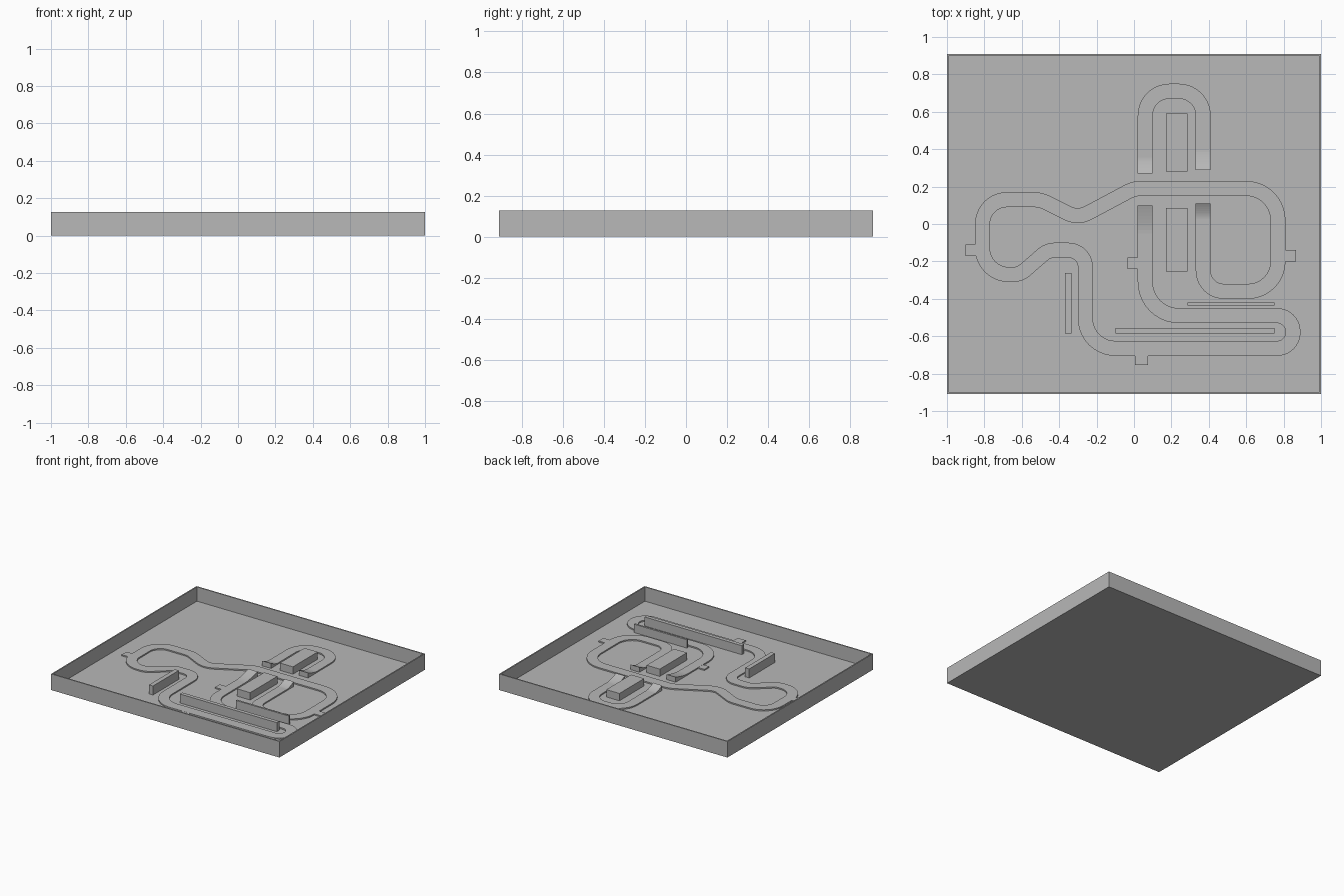
import bpy
import bmesh
import math
from mathutils import Vector

cube = bpy.data.objects.get("Cube")
if cube:
    bpy.data.objects.remove(cube, do_unlink=True)

FLOOR = 0.014          # top of the tray floor
ROAD = FLOOR + 0.01    # top of the road surface
HALF = 0.04            # half road width

grey = bpy.data.materials.new("plain grey")
grey.use_nodes = True
grey.diffuse_color = (0.48, 0.48, 0.48, 1)
grey.node_tree.nodes["Principled BSDF"].inputs["Base Color"].default_value = grey.diffuse_color


def add_object(name, bm):
    bmesh.ops.recalc_face_normals(bm, faces=bm.faces)
    mesh = bpy.data.meshes.new(name)
    bm.to_mesh(mesh)
    bm.free()
    mesh.materials.append(grey)
    obj = bpy.data.objects.new(name, mesh)
    bpy.context.collection.objects.link(obj)
    return obj


def make_box(bm, x0, x1, y0, y1, z0, z1):
    verts = bmesh.ops.create_cube(bm, size=1)["verts"]
    for v in verts:
        v.co = Vector((x1 if v.co.x > 0 else x0,
                       y1 if v.co.y > 0 else y0,
                       z1 if v.co.z > 0 else z0))


def add_box(name, x0, x1, y0, y1, z0, z1):
    bm = bmesh.new()
    make_box(bm, x0, x1, y0, y1, z0, z1)
    return add_object(name, bm)


def rounded_path(corners, steps=10):
    """Corners are (x, y, radius); returns points with arcs at the corners."""
    pts = [Vector(corners[0][:2])]
    for before, here, after in zip(corners, corners[1:], corners[2:]):
        p = Vector(here[:2])
        a = (Vector(before[:2]) - p).normalized()
        b = (Vector(after[:2]) - p).normalized()
        half = a.angle(b) / 2
        reach = here[2] / math.tan(half)
        centre = p + (a + b).normalized() * here[2] / math.sin(half)
        start, end = p + a * reach - centre, p + b * reach - centre
        sweep = start.angle_signed(end)
        for i in range(steps + 1):
            t = -sweep * i / steps
            c, s = math.cos(t), math.sin(t)
            pts.append(centre + Vector((start.x * c - start.y * s, start.x * s + start.y * c)))
    pts.append(Vector(corners[-1][:2]))
    return pts


def add_road(name, corners):
    pts = rounded_path(corners)
    bm = bmesh.new()
    rings = []
    for i, p in enumerate(pts):
        d = (pts[min(i + 1, len(pts) - 1)] - pts[max(i - 1, 0)]).normalized()
        side = Vector((-d.y, d.x)) * HALF
        rings.append([bm.verts.new((q.x, q.y, z)) for q, z in
                      ((p + side, FLOOR - 0.002), (p + side, ROAD), (p - side, ROAD), (p - side, FLOOR - 0.002))])
    for r, s in zip(rings, rings[1:]):
        for k in range(4):
            bm.faces.new((r[k], r[(k + 1) % 4], s[(k + 1) % 4], s[k]))
    bm.faces.new(rings[0])
    bm.faces.new(rings[-1])
    return add_object(name, bm)


def add_ramp(name, x, y_low, y_high, height=0.03, steps=8):
    """Wedge with a concave slope that ends in an upright lip."""
    bm = bmesh.new()
    profile = [(y_low + (y_high - y_low) * i / steps, ROAD + height * (i / steps) ** 1.6)
               for i in range(steps + 1)]
    profile.append((y_high, FLOOR))
    profile.append((y_low, FLOOR))
    sides = [[bm.verts.new((x + dx, y, z)) for y, z in profile] for dx in (-HALF, HALF)]
    n = len(profile)
    for k in range(n):
        bm.faces.new((sides[0][k], sides[0][(k + 1) % n], sides[1][(k + 1) % n], sides[1][k]))
    for s in sides:
        bm.faces.new(s)
    return add_object(name, bm)


# Tray: block with its top inset and pushed down to the floor
bm = bmesh.new()
make_box(bm, -1, 1, -0.91, 0.91, 0, 0.127)
bm.normal_update()
top = max(bm.faces, key=lambda f: f.calc_center_median().z)
bmesh.ops.inset_region(bm, faces=[top], thickness=0.014)
inner = bmesh.ops.extrude_discrete_faces(bm, faces=[top])["faces"][0]
bmesh.ops.translate(bm, verts=inner.verts, vec=(0, 0, FLOOR - 0.127))
add_object("tray", bm)

# Road: upper turn between the jumps, then the long circuit that passes under them
LEFT, RIGHT = 0.06, 0.37
add_road("upper_road", [(LEFT, 0.27), (LEFT, 0.71, 0.13), (RIGHT, 0.71, 0.13), (RIGHT, 0.29)])
add_road("main_road", [
    (RIGHT, 0.11), (RIGHT, -0.36, 0.11), (0.77, -0.36, 0.16), (0.77, 0.19, 0.17),
    (0.0, 0.19, 0.15), (-0.3, 0.03, 0.12), (-0.5, 0.13, 0.15), (-0.81, 0.13, 0.13),
    (-0.81, -0.27, 0.14), (-0.61, -0.27, 0.1), (-0.46, -0.14, 0.1), (-0.26, -0.14, 0.09),
    (-0.26, -0.665, 0.16), (0.85, -0.665, 0.085), (0.85, -0.49, 0.085),
    (LEFT, -0.49, 0.18), (LEFT, 0.1)])

# Jump and landing ramps
add_ramp("left_jump_ramp", LEFT, -0.05, 0.1)
add_ramp("left_landing_ramp", LEFT, 0.355, 0.27)
add_ramp("right_jump_ramp", RIGHT, 0.4, 0.29)
add_ramp("right_landing_ramp", RIGHT, 0.03, 0.11)

# Small flat stands beside the road
for i, (x, y) in enumerate([(-0.865, -0.14), (0.0, -0.21), (0.83, -0.17), (0.04, -0.725)]):
    add_box(f"road_stand_{i + 1}", x - 0.035, x + 0.035, y - 0.03, y + 0.03, FLOOR - 0.002, ROAD - 0.0005)

# Blocks between the jump lanes
add_box("upper_block", 0.17, 0.285, 0.28, 0.59, FLOOR - 0.002, 0.072)
add_box("lower_block", 0.17, 0.285, -0.255, 0.085, FLOOR - 0.002, 0.072)

# Barrier walls
add_box("long_wall", -0.1, 0.75, -0.585, -0.555, FLOOR - 0.002, 0.085)
add_box("short_wall", 0.285, 0.75, -0.435, -0.42, FLOOR - 0.002, 0.08)
add_box("side_wall", -0.37, -0.335, -0.585, -0.262, FLOOR - 0.002, 0.085)
